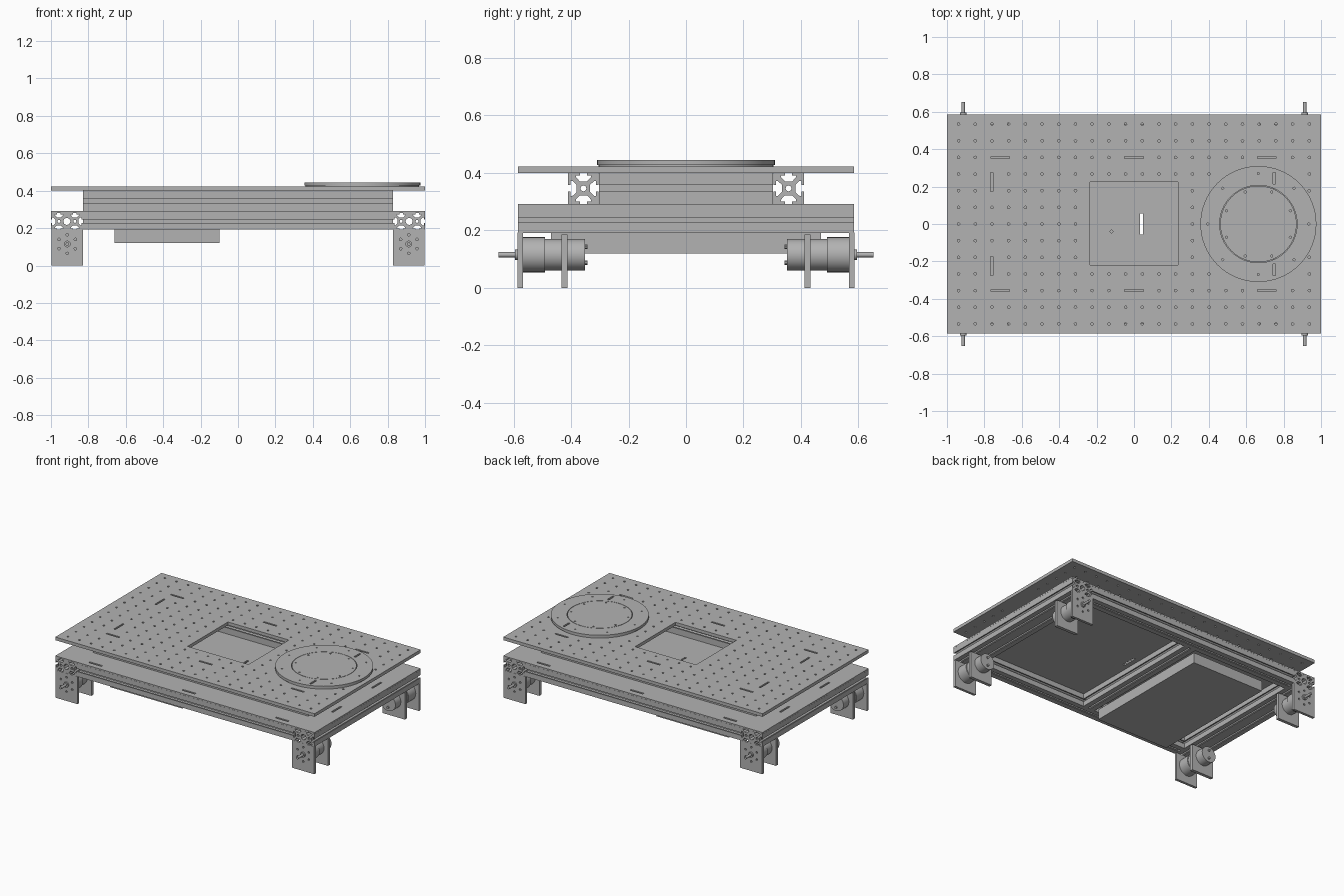
import bpy, bmesh
from math import cos, sin, pi, radians, hypot
from mathutils import Matrix, Vector

cube = bpy.data.objects.get("Cube")
if cube:
    bpy.data.objects.remove(cube, do_unlink=True)

metal = bpy.data.materials.new("brushed_grey")
metal.use_nodes = True
GREY = (0.45, 0.45, 0.45, 1)
metal.diffuse_color = GREY
metal.node_tree.nodes["Principled BSDF"].inputs["Base Color"].default_value = GREY

# Columns say where the local profile axes and the extrusion axis point
FLAT = Matrix.Identity(3)
ALONG_X = Matrix(((0, 0, 1), (1, 0, 0), (0, 1, 0)))
ALONG_Y = Matrix(((1, 0, 0), (0, 0, -1), (0, 1, 0)))


def add_mesh(name, mesh):
    mesh.materials.clear()
    mesh.materials.append(metal)
    obj = bpy.data.objects.new(name, mesh)
    bpy.context.collection.objects.link(obj)
    bpy.ops.object.select_all(action='DESELECT')
    obj.select_set(True)
    bpy.context.view_layer.objects.active = obj
    bpy.ops.object.shade_smooth_by_angle(angle=radians(35))
    return obj


def prism(name, loops, length, centre, axes=FLAT):
    """Extrude a flat outline; the loops after the first are holes."""
    curve = bpy.data.curves.new(name + "_profile", 'CURVE')
    curve.dimensions = '2D'
    curve.fill_mode = 'BOTH'
    curve.extrude = length / 2
    for loop in loops:
        spline = curve.splines.new('POLY')
        spline.points.add(len(loop) - 1)
        for point, (u, v) in zip(spline.points, loop):
            point.co = (u, v, 0, 1)
        spline.use_cyclic_u = True
    temp = bpy.data.objects.new(name + "_temp", curve)
    bpy.context.collection.objects.link(temp)
    graph = bpy.context.evaluated_depsgraph_get()
    graph.update()
    mesh = bpy.data.meshes.new_from_object(temp.evaluated_get(graph))
    bpy.data.objects.remove(temp, do_unlink=True)
    bm = bmesh.new()
    bm.from_mesh(mesh)
    bmesh.ops.remove_doubles(bm, verts=bm.verts, dist=0.00005)
    bmesh.ops.transform(bm, matrix=Matrix.Translation(centre) @ axes.to_4x4(), verts=bm.verts)
    bmesh.ops.recalc_face_normals(bm, faces=bm.faces)
    bm.to_mesh(mesh)
    bm.free()
    return add_mesh(name, mesh)


def rect(x0, x1, y0, y1):
    return [(x0, y0), (x1, y0), (x1, y1), (x0, y1)]


def circle(x, y, r, n=8):
    return [(x + r * cos(2 * pi * i / n), y + r * sin(2 * pi * i / n)) for i in range(n)]


def slot(x, y, w, h):
    return rect(x - w / 2, x + w / 2, y - h / 2, y + h / 2)


def box(name, x0, x1, y0, y1, z0, z1):
    return prism(name, [rect(x0, x1, y0, y1)], z1 - z0, (0, 0, (z0 + z1) / 2))


def cylinder(name, x, z, r, y0, y1, n=32):
    return prism(name, [circle(0, 0, r, n)], abs(y1 - y0), (x, (y0 + y1) / 2, z), ALONG_Y)


def slotted_profile(w, h, cells):
    """Outline of a T-slot rail, with one or more cells side by side."""
    cell = w / cells
    notch = [(-.11, 0), (-.11, .08), (-.25, .08), (-.25, .14), (-.12, .28),
             (.12, .28), (.25, .14), (.25, .08), (.11, .08), (.11, 0)]
    outline = []
    corners = [Vector(p) for p in rect(-w / 2, w / 2, -h / 2, h / 2)]
    for i, start in enumerate(corners):
        side = corners[(i + 1) % 4] - start
        along = side.normalized()
        inward = Vector((-along.y, along.x))
        count = cells if i % 2 == 0 else 1
        unit = min(cell, h)
        outline.append(start)
        for k in range(count):
            middle = start + side * ((k + .5) / count)
            outline += [middle + (along * u + inward * v) * unit for u, v in notch]
    loops = [outline]
    for k in range(cells):
        loops.append(circle(-w / 2 + cell * (k + .5), 0, min(cell, h) * .1))
    for k in range(1, cells):
        loops.append(circle(-w / 2 + cell * k, 0, h * .22))
    return loops


def rail(name, length, centre, axes, w, h, cells=1):
    return prism(name, slotted_profile(w, h, cells), length, centre, axes)


# Lower frame: wide end rails, side rails and a middle rail
for s, side in ((-1, "right"), (1, "left")):
    rail(f"lower_end_rail_{side}", 1.17, (s * .915, 0, .236), ALONG_Y, .17, .089, 2)
for s, side in ((-1, "front"), (1, "back")):
    rail(f"lower_side_rail_{side}", 1.66, (0, s * .54, .236), ALONG_X, .09, .089)
rail("lower_middle_rail", .99, (-.045, 0, .236), ALONG_Y, .09, .089)

# Lower deck with slots over its rails
loops = [rect(-1, 1, -.585, .585), slot(.04, 0, .014, .11), circle(-.12, -.04, .008)]
for s in (-1, 1):
    loops += [slot(x, s * .54, .1, .013) for x in (-.72, 0, .72)]
    loops += [slot(x, s * .22, .013, .1) for x in (-.915, .915)]
prism("lower_deck", loops, .01, (0, 0, .286))

# Box hung under the lower deck
box("underslung_box", -.66, -.10, -.47, .47, .12, .192)

# Upper frame
for s, side in ((-1, "front"), (1, "back")):
    rail(f"upper_side_rail_{side}", 1.66, (0, s * .357, .346), ALONG_X, .106, .108)
for s, side in ((-1, "right"), (1, "left")):
    rail(f"upper_cross_rail_{side}", .606, (s * .76, 0, .346), ALONG_Y, .106, .108)

# Upper deck: square opening, slots and a grid of small holes
DISC_X = .665
slots = [(x, s * .355, .1, .012) for x in (-.715, 0, .71) for s in (-1, 1)]
slots += [(x, s * .225, .012, .1) for x in (-.76, .75) for s in (-1, 1)]
loops = [rect(-1, 1, -.585, .585), rect(-.235, .235, -.22, .225)]
loops += [slot(*s) for s in slots]
for i in range(22):
    for j in range(13):
        x, y = -.938 + .0893 * i, -.534 + .089 * j
        in_opening = abs(x) < .26 and abs(y) < .25
        under_disc = hypot(x - DISC_X, y) < .325
        on_slot = any(abs(x - a) < w / 2 + .012 and abs(y - b) < h / 2 + .012
                      for a, b, w, h in slots)
        if not (in_opening or under_disc or on_slot):
            loops.append(circle(x, y, .007))
prism("upper_deck", loops, .022, (0, 0, .411))


# Turntable: outer ring and inner disc
def bolt_circle(r, n, size, phase=0.0):
    return [circle(r * cos(phase + 2 * pi * i / n), r * sin(phase + 2 * pi * i / n), size)
            for i in range(n)]


ring = [circle(0, 0, .31, 64), circle(0, 0, .207, 64)] + bolt_circle(.27, 8, .006)
ring += [slot(.085, s * .245, .013, .06) for s in (-1, 1)]
prism("turntable_ring", ring, .018, (DISC_X, 0, .436))
prism("turntable_base", [circle(0, 0, .304, 64), circle(0, 0, .207, 64)], .005, (DISC_X, 0, .4245))
prism("turntable_disc", [circle(0, 0, .204, 64)] + bolt_circle(.185, 8, .006, pi / 8),
      .023, (DISC_X, 0, .4335))

# Four corner motors, each between two mounting plates
for sx, lr in ((-1, "right"), (1, "left")):
    for sy, fb in ((-1, "front"), (1, "back")):
        tag = f"{fb}_{lr}"
        x, z = sx * .913, .115
        outer = [rect(-.085, .085, -z, .192 - z)] + bolt_circle(.05, 6, .007, pi / 6)
        prism(f"outer_plate_{tag}", outer, .018, (x, sy * .577, z), ALONG_Y)
        box(f"inner_plate_{tag}", x - .085, x + .085, sy * .423 - .011, sy * .423 + .011, 0, .185)
        cylinder(f"gearbox_{tag}", x, z, .061, sy * .568, sy * .49)
        cylinder(f"motor_{tag}", x, z, .055, sy * .49, sy * .352)
        cylinder(f"bearing_boss_{tag}", x, z, .018, sy * .585, sy * .596, 20)
        cylinder(f"shaft_{tag}", x, z, .009, sy * .585, sy * .652, 16)
        for k in (-1, 1):
            cylinder(f"terminal_{tag}", x, z + k * .028, .008, sy * .352, sy * .342, 10)
